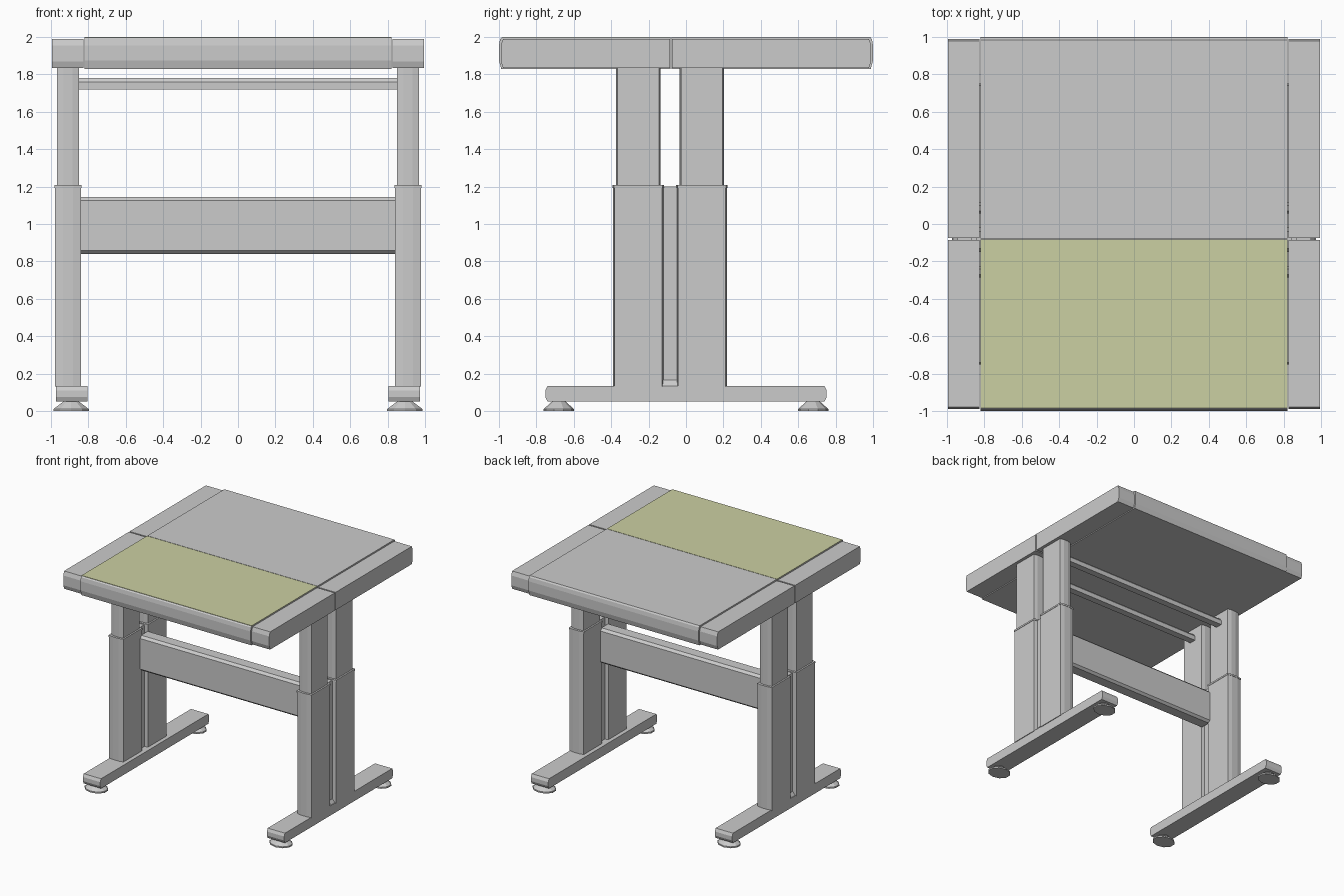
import bpy, bmesh
from mathutils import Vector

if "Cube" in bpy.data.objects:
    bpy.data.objects.remove(bpy.data.objects["Cube"])

AXES = {'x': lambda a, p, q: (a, p, q),   # profile in y,z
        'y': lambda a, p, q: (p, a, q),   # profile in x,z
        'z': lambda a, p, q: (p, q, a)}   # profile in x,y


def prism(name, profile, axis, lo, hi):
    """Extrude a closed 2D profile along an axis."""
    bm = bmesh.new()
    ends = [[bm.verts.new(AXES[axis](a, p, q)) for p, q in profile] for a in (lo, hi)]
    n = len(profile)
    bm.faces.new(ends[0])
    bm.faces.new(ends[1])
    for i in range(n):
        j = (i + 1) % n
        bm.faces.new((ends[0][i], ends[0][j], ends[1][j], ends[1][i]))
    bmesh.ops.recalc_face_normals(bm, faces=bm.faces)
    me = bpy.data.meshes.new(name)
    bm.to_mesh(me)
    bm.free()
    ob = bpy.data.objects.new(name, me)
    bpy.context.collection.objects.link(ob)
    return ob


def bowed(p0, p1, q0, q1, b):
    """Rectangle whose two short ends (along q) bulge outward in three facets."""
    d = (p1 - p0) * 0.3
    return [(p0, q0 + b), (p0 + d, q0), (p1 - d, q0), (p1, q0 + b),
            (p1, q1 - b), (p1 - d, q1), (p0 + d, q1), (p0, q1 - b)]


def rect(p0, p1, q0, q1):
    return [(p0, q0), (p1, q0), (p1, q1), (p0, q1)]


SPLIT = -0.08

# Table boards with faceted outer edges
edge = [(1.0, 1.875), (1.0, 1.955), (0.994, 1.988)]
prism("rear_board", [(SPLIT + 0.002, 1.83), (0.988, 1.83)] + edge +
      [(0.985, 2.0), (SPLIT + 0.002, 2.0)], 'x', -0.822, 0.822)
prism("front_board", [(SPLIT - 0.002, 1.83), (-0.988, 1.83)] +
      [(-y, z) for y, z in edge] + [(-0.985, 1.997), (SPLIT - 0.002, 1.997)],
      'x', -0.822, 0.822)

# Coloured surface of the front board
inlay = prism("front_surface", rect(-0.822, 0.822, -0.985, SPLIT - 0.002), 'z', 1.996, 2.0)
green = bpy.data.materials.new("olive_green")
green.diffuse_color = (0.60, 0.63, 0.36, 1)
green.use_nodes = True
green.node_tree.nodes["Principled BSDF"].inputs["Base Color"].default_value = green.diffuse_color
inlay.data.materials.append(green)

for s, side in ((-1, "left"), (1, "right")):
    # Side rails, split in line with the boards, with bowed ends
    for part, y0, y1 in (("front", -0.99, SPLIT - 0.006), ("rear", SPLIT + 0.006, 0.99)):
        out, inn = (y0, y1) if part == "front" else (y1, y0)
        d = 0.012 if part == "front" else -0.012
        prism(f"{side}_{part}_rail",
              [(inn, 1.835), (out + d, 1.835), (out, 1.87), (out, 1.955),
               (out + d, 1.99), (inn, 1.99)],
              'x', *sorted((s * 0.826, s * 0.995)))

    # Foot bar with bowed ends
    prism(f"{side}_foot", [(-0.74, 0.05), (0.74, 0.05), (0.752, 0.075), (0.752, 0.11),
                           (0.74, 0.135), (-0.74, 0.135), (-0.752, 0.11), (-0.752, 0.075)],
          'x', *sorted((s * 0.805, s * 0.972)))

    # Levelling pads
    for y, end in ((-0.68, "front"), (0.68, "rear")):
        bpy.ops.mesh.primitive_cone_add(vertices=10, radius1=0.1, radius2=0.042, depth=0.042,
                                        location=(s * 0.892, y, 0.031))
        cone = bpy.context.object
        cone.name = f"{side}_{end}_pad"
        cone.scale.y = 0.82
        bpy.ops.mesh.primitive_cylinder_add(vertices=10, radius=0.1, depth=0.012,
                                            location=(s * 0.892, y, 0.006))
        rim = bpy.context.object
        rim.name = f"{side}_{end}_pad_rim"
        rim.scale.y = 0.82

    # Telescoping twin columns
    for y0, y1, end in ((-0.39, -0.12, "front"), (-0.05, 0.22, "rear")):
        a, b = sorted((s * 0.84, s * 0.978))
        prism(f"{side}_{end}_lower_column", bowed(a, b, y0, y1, 0.008), 'z', 0.13, 1.197)
        prism(f"{side}_{end}_collar", bowed(a - 0.003, b + 0.003, y0 - 0.003, y1 + 0.003, 0.008),
              'z', 1.193, 1.208)
        prism(f"{side}_{end}_upper_column",
              bowed(a + 0.011, b - 0.011, y0 + 0.016, y1 - 0.016, 0.008), 'z', 1.19, 1.836)

    # Recessed web between the columns, with a sloped toe
    a, b = s * 0.87, s * 0.945
    prism(f"{side}_web", [(a, 0.13), (b + s * 0.025, 0.13), (b, 0.165), (b, 1.2), (a, 1.2)],
          'y', -0.13, -0.04)

# Main cross beam with chamfered edges
y0, y1, c = -0.15, -0.02, 0.02
prism("cross_beam", [(y0, 0.858), (y0 + c, 0.84), (y1 - c, 0.84), (y1, 0.858),
                     (y1, 1.125), (y1 - c, 1.145), (y0 + c, 1.145), (y0, 1.125)],
      'x', -0.845, 0.845)

# Stepped support bars below the top
for y, end in ((-0.255, "front"), (0.085, "rear")):
    prism(f"{end}_support_bar", [(y - 0.03, 1.72), (y + 0.03, 1.72), (y + 0.03, 1.76),
                                 (y + 0.015, 1.78), (y - 0.015, 1.78), (y - 0.03, 1.76)],
          'x', -0.86, 0.86)
